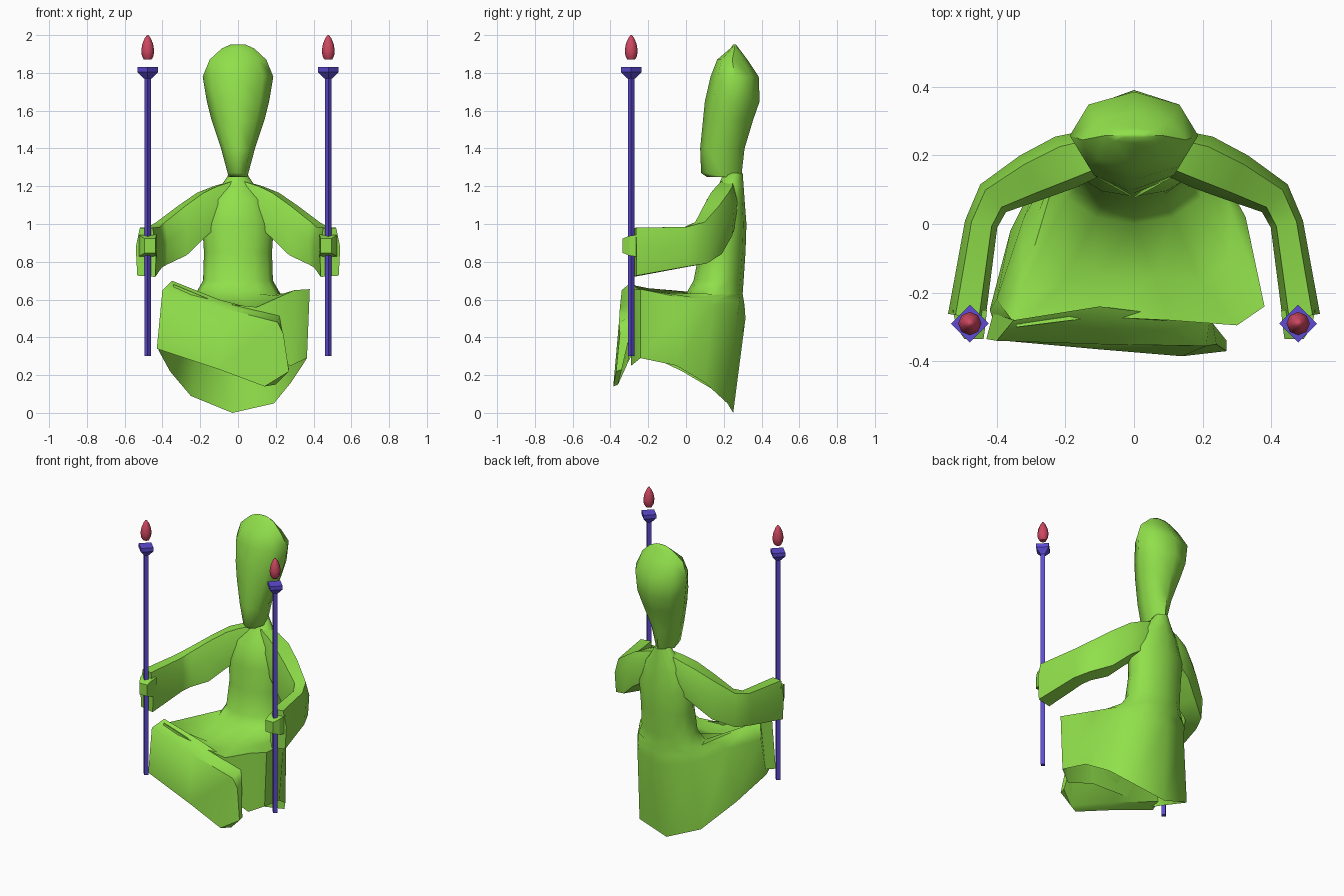
import bpy
import bmesh
from math import sin, cos, pi, radians
from mathutils import Vector

default_cube = bpy.data.objects.get("Cube")
if default_cube:
    bpy.data.objects.remove(default_cube, do_unlink=True)


def make_material(name, colour):
    material = bpy.data.materials.new(name)
    material.use_nodes = True
    material.diffuse_color = (*colour, 1)
    shader = material.node_tree.nodes["Principled BSDF"]
    shader.inputs["Base Color"].default_value = (*colour, 1)
    shader.inputs["Roughness"].default_value = 0.8
    return material


green = make_material("leaf green", (0.28, 0.74, 0.07))
purple = make_material("violet", (0.11, 0.07, 0.65))
red = make_material("flame red", (0.62, 0.065, 0.12))


def loft(name, rings, material, cap_start=True, cap_end=True, smooth_angle=60):
    """Skin a list of closed rings that all have the same point count."""
    bm = bmesh.new()
    loops = [[bm.verts.new(point) for point in ring] for ring in rings]
    count = len(loops[0])
    for lower, upper in zip(loops, loops[1:]):
        for i in range(count):
            j = (i + 1) % count
            bm.faces.new((lower[i], lower[j], upper[j], upper[i]))
    if cap_start:
        bm.faces.new(loops[0])
    if cap_end:
        bm.faces.new(loops[-1])
    bmesh.ops.recalc_face_normals(bm, faces=bm.faces)
    mesh = bpy.data.meshes.new(name)
    bm.to_mesh(mesh)
    bm.free()
    mesh.materials.append(material)
    part = bpy.data.objects.new(name, mesh)
    bpy.context.collection.objects.link(part)
    if smooth_angle:
        bpy.ops.object.select_all(action="DESELECT")
        part.select_set(True)
        bpy.context.view_layer.objects.active = part
        bpy.ops.object.shade_smooth_by_angle(angle=radians(smooth_angle))
    return part


def oval(height, half_width, front, back, sides):
    """Horizontal oval ring, starting at the back and turning towards +x."""
    middle, depth = (front + back) / 2, (back - front) / 2
    turns = [2 * pi * i / sides for i in range(sides)]
    return [Vector((half_width * sin(a), middle + depth * cos(a), height)) for a in turns]


def disc(x, y, height, radius, sides):
    turns = [2 * pi * i / sides for i in range(sides)]
    return [Vector((x + radius * cos(a), y + radius * sin(a), height)) for a in turns]


# Head: tall egg with a narrow chin
head_profile = [
    (1.25, .05, .11, .28), (1.27, .055, .08, .295), (1.4, .09, .075, .31),
    (1.55, .14, .09, .355), (1.65, .165, .10, .39), (1.78, .187, .13, .385),
    (1.87, .15, .165, .325), (1.93, .085, .235, .28), (1.95, .04, .25, .265),
]
loft("head", [oval(*row, sides=8) for row in head_profile], green)

# Torso flowing into the lap and the open-bottomed robe
torso_profile = [
    (1.27, .045, .20, .30), (1.2, .09, .17, .305), (1.13, .15, .11, .31),
    (1.0, .19, .08, .32), (.85, .18, .07, .315), (.7, .185, .04, .305),
    (.63, .225, 0, .30),
]
lap = [
    (0, .31, .57), (.15, .285, .59), (.24, .16, .6), (.28, .05, .61),
    (.28, -.1, .635), (.2, -.18, .62), (.06, -.15, .565), (-.1, -.15, .56),
    (-.21, -.18, .575), (-.33, -.2, .66), (-.28, .03, .61), (-.2, .24, .58),
]
lap_edge = [
    (0, .315, .5), (.17, .27, .52), (.26, .14, .57), (.325, .02, .6),
    (.38, -.24, .655), (.3, -.295, .65), (.1, -.28, .56), (-.1, -.27, .58),
    (-.34, -.3, .68), (-.4, -.22, .57), (-.32, .02, .58), (-.2, .23, .53),
]
hem = [
    (-.03, .25, 0), (.19, .22, .05), (.28, .1, .16), (.34, -.05, .25),
    (.365, -.24, .29), (.28, -.29, .25), (.1, -.27, .3), (-.1, -.29, .32),
    (-.4, -.31, .34), (-.42, -.25, .33), (-.36, -.02, .22), (-.25, .2, .09),
]
body_rings = [oval(*row, sides=12) for row in torso_profile]
body_rings += [lap, lap_edge, hem]
loft("torso_and_robe", body_rings, green, cap_end=False)

# Folded shin crossing the front
shin_sections = [
    [(-.43, -.335, .34), (-.4, -.34, .65), (-.35, -.28, .7), (-.41, -.26, .36)],
    [(-.1, -.365, .23), (-.1, -.35, .56), (-.1, -.24, .6), (-.1, -.31, .26)],
    [(.14, -.385, .14), (.21, -.355, .48), (.22, -.28, .515), (.2, -.36, .15)],
    [(.27, -.37, .22), (.24, -.35, .42), (.23, -.29, .45), (.27, -.34, .23)],
]
loft("crossed_shin", shin_sections, green)

# Arm stations: x, y, lowest, highest, half thickness
arm_stations = [
    (.04, .22, 1.05, 1.225, .05), (.12, .205, .99, 1.2, .07),
    (.2, .18, .93, 1.165, .08), (.3, .135, .835, 1.095, .072),
    (.41, .075, .785, 1.01, .055), (.445, 0, .77, .985, .048),
    (.487, -.27, .72, .98, .055),
]
arm_section = [(.6, 1), (1, .2), (.85, -.95), (-.9, -1), (-1, .1), (-.65, 1)]


def arm_rings(side):
    rings = []
    for i, (x, y, low, high, thickness) in enumerate(arm_stations):
        before = arm_stations[max(i - 1, 0)]
        after = arm_stations[min(i + 1, len(arm_stations) - 1)]
        along = Vector((after[0] - before[0], after[1] - before[1])).normalized()
        centre, half = (low + high) / 2, (high - low) / 2
        rings.append([
            Vector((side * (x - along.y * u * thickness),
                    y + along.x * u * thickness,
                    centre + v * half))
            for u, v in arm_section
        ])
    return rings


# Profiles of the staff, its holder and the flame: height, radius
staff_profile = [(.3, .018), (1.8, .018)]
holder_profile = [(1.77, .02), (1.805, .055), (1.83, .055)]
flame_profile = [(1.87, .02), (1.89, .031), (1.92, .034), (1.955, .028), (1.985, .015), (2, .004)]
hand_x, hand_y = .478, -.29


def fist_rings(side):
    """Blocky hand that narrows and leans inwards towards the knuckles."""
    rings = []
    for y, lean, half_width, half_height in [
            (-.25, 0, .05, .06), (-.3, .003, .042, .052), (-.335, .012, .028, .038)]:
        corners = [(-1, -1), (1, -1), (1, 1), (-1, 1)]
        rings.append([(side * (hand_x - lean) + u * half_width, y, .885 + v * half_height)
                      for u, v in corners])
    return rings


for side, label in ((1, "left"), (-1, "right")):
    x = side * hand_x
    loft(label + "_arm", arm_rings(side), green)
    loft(label + "_fist", fist_rings(side), green, smooth_angle=0)
    loft(label + "_staff", [disc(x, hand_y, z, r, 4) for z, r in staff_profile],
         purple, smooth_angle=0)
    loft(label + "_holder", [disc(x, hand_y, z, r, 4) for z, r in holder_profile],
         purple, smooth_angle=0)
    loft(label + "_flame", [disc(x, hand_y, z, r, 8) for z, r in flame_profile], red)
